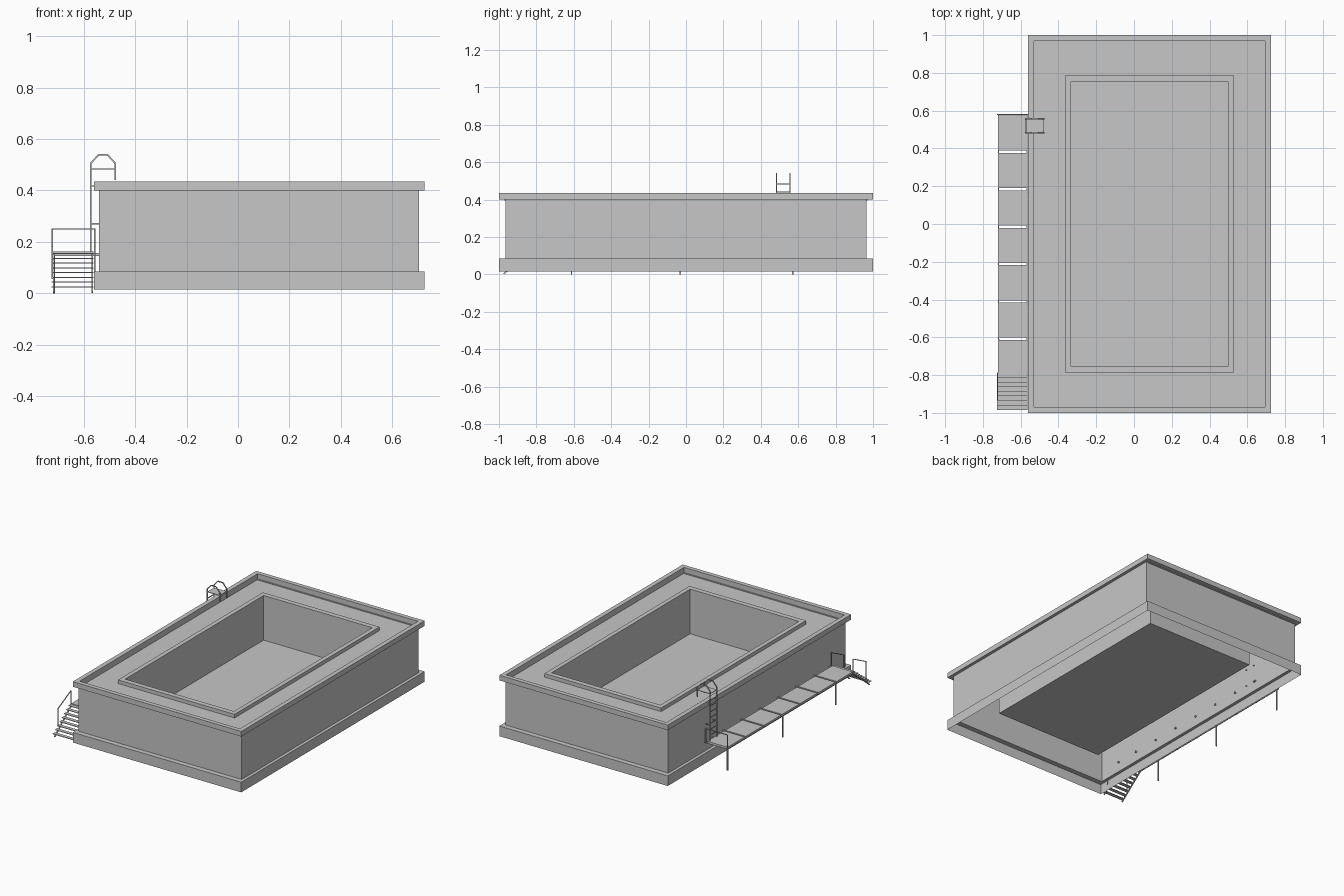
import bpy, bmesh
from mathutils import Vector

if "Cube" in bpy.data.objects:
    bpy.data.objects.remove(bpy.data.objects["Cube"])

grey = bpy.data.materials.new("concrete_grey")
grey.use_nodes = True
grey.diffuse_color = (0.57, 0.57, 0.57, 1)
grey.node_tree.nodes["Principled BSDF"].inputs["Base Color"].default_value = (0.57, 0.57, 0.57, 1)


def finish(name, bm):
    mesh = bpy.data.meshes.new(name)
    bm.to_mesh(mesh)
    bm.free()
    mesh.materials.append(grey)
    obj = bpy.data.objects.new(name, mesh)
    bpy.context.collection.objects.link(obj)
    return obj


def shell(name, profile, cap=False):
    """Skin a rectangular profile of (half width, half depth, height) steps."""
    bm = bmesh.new()
    rings = []
    for hx, hy, z in profile:
        corners = ((-hx, -hy), (hx, -hy), (hx, hy), (-hx, hy))
        rings.append([bm.verts.new((CENTRE + x, y, z)) for x, y in corners])
    for a, b in zip(rings, rings[1:]):
        for i in range(4):
            j = (i + 1) % 4
            bm.faces.new((a[i], a[j], b[j], b[i]))
    if cap:
        bm.faces.new(rings[-1])
    return finish(name, bm)


def add_box(bm, x0, x1, y0, y1, z0, z1):
    verts = bmesh.ops.create_cube(bm, size=1)["verts"]
    for v in verts:
        v.co = ((x0, x1)[v.co.x > 0], (y0, y1)[v.co.y > 0], (z0, z1)[v.co.z > 0])


def add_bar(bm, start, end, size=0.006):
    """Square bar between two points."""
    a, b = Vector(start), Vector(end)
    d = b - a
    rot = d.to_track_quat('Z', 'Y')
    verts = bmesh.ops.create_cube(bm, size=1)["verts"]
    for v in verts:
        v.co = (a + b) / 2 + rot @ Vector((v.co.x * size, v.co.y * size, v.co.z * d.length))


def add_path(bm, points, size=0.006):
    for a, b in zip(points, points[1:]):
        add_bar(bm, a, b, size)


# Building shell
CENTRE = 0.082
outer = (0.643, 1.0)
wall = (0.622, 0.965)
inner = (0.612, 0.97)
curb_out = (0.445, 0.79)
curb_in = (0.415, 0.755)
shell("plinth", [(*outer, 0.015), (*outer, 0.085), (*wall, 0.085)])
shell("walls", [(*wall, 0.085), (*wall, 0.4)])
shell("cornice", [(*wall, 0.4), (*outer, 0.4), (*outer, 0.435), (*inner, 0.435), (*inner, 0.395)])
shell("roof", [(*inner, 0.395), (*curb_out, 0.395)])
shell("courtyard_curb", [(*curb_out, 0.395), (*curb_out, 0.42), (*curb_in, 0.42)])
shell("courtyard", [(*curb_in, 0.42), (*curb_in, 0.112)], cap=True)

# Walkway deck: equal panels with narrow open joints
X0, X1, DECK = -0.72, -0.563, 0.162
START, END, COUNT = -0.79, 0.58, 7
pitch = 0.198
joints = [END - pitch * i for i in range(COUNT)]
bm = bmesh.new()
for i, y in enumerate(joints):
    front = START if i == COUNT - 1 else y - pitch + 0.006
    add_box(bm, X0, X1, front, y - 0.006, DECK - 0.006, DECK)
finish("walkway_deck", bm)

# Beams under the deck, reaching into the wall
bm = bmesh.new()
for y in joints + [START + 0.01]:
    add_box(bm, X0, -0.53, y - 0.016, y - 0.008, 0.146, 0.156)
for x in (X0, X1 - 0.006):
    add_box(bm, x, x + 0.006, START, END, 0.148, 0.156)
finish("walkway_beams", bm)

# Outer support posts
bm = bmesh.new()
for y in (0.57, -0.03, -0.612):
    add_bar(bm, (-0.716, y, 0), (-0.716, y, 0.15), 0.007)
finish("walkway_posts", bm)

# Stair treads and stringers
TREADS = 8
FOOT = -0.985
bm = bmesh.new()
depth = (START - FOOT) / TREADS
for i in range(TREADS):
    y = FOOT + depth * i
    z = 0.027 + 0.0185 * i
    add_box(bm, -0.725, X1, y, y + depth, z - 0.004, z)
finish("stair_treads", bm)
bm = bmesh.new()
for x in (-0.717, -0.567):
    add_bar(bm, (x, FOOT + 0.01, 0.003), (x, START, 0.152), 0.007)
finish("stair_stringers", bm)

# Stair handrails and railing at the far end of the walkway
bm = bmesh.new()
for x in (-0.722, -0.557):
    add_path(bm, [(x, START, 0.15), (x, START, 0.25), (x, -0.93, 0.18), (x, -0.93, 0.055)], 0.005)
add_path(bm, [(-0.722, END, 0.15), (-0.722, END, 0.25), (-0.557, END, 0.25), (-0.557, END, 0.15)], 0.005)
finish("handrails", bm)

# Roof ladder: curved-over side rails, wall brackets, rungs and step plate
side = [(-0.573, DECK), (-0.573, 0.505), (-0.543, 0.538), (-0.507, 0.538), (-0.477, 0.505), (-0.477, 0.44)]
bm = bmesh.new()
for y in (0.483, 0.557):
    add_path(bm, [(x, y, z) for x, z in side])
    for z in (0.15, 0.27, 0.417):
        add_bar(bm, (-0.573, y, z), (-0.53, y, z), 0.005)
finish("ladder_rails", bm)
bm = bmesh.new()
for i in range(7):
    z = 0.2 + 0.04 * i
    add_bar(bm, (-0.573, 0.483, z), (-0.573, 0.557, z), 0.005)
finish("ladder_rungs", bm)
bm = bmesh.new()
add_box(bm, -0.573, -0.477, 0.483, 0.557, 0.482, 0.486)
finish("ladder_step_plate", bm)
